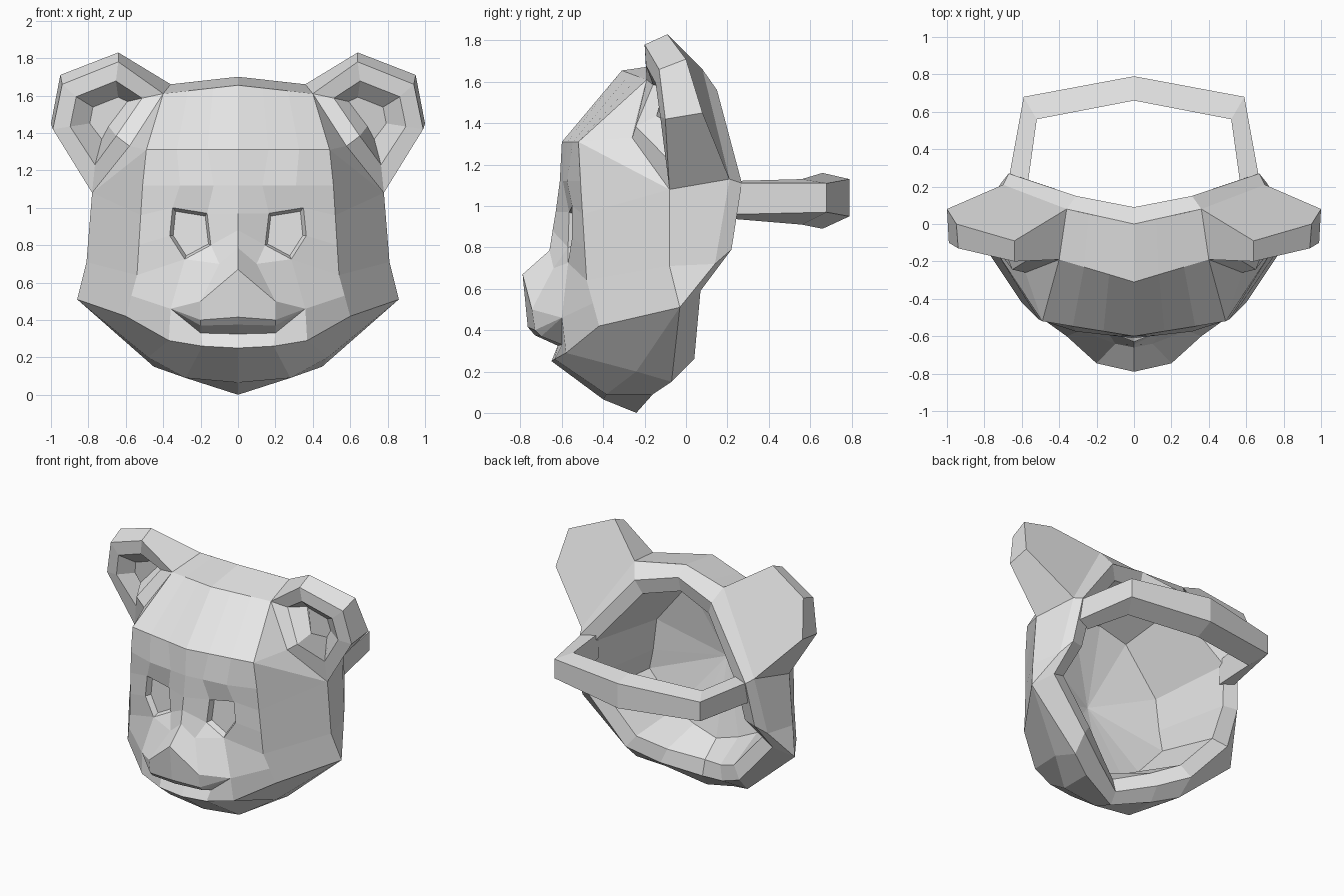
import bpy
import bmesh
from mathutils import Vector

default_cube = bpy.data.objects.get("Cube")
if default_cube:
    bpy.data.objects.remove(default_cube, do_unlink=True)

grey = bpy.data.materials.new("light_grey")
grey.use_nodes = True
grey.diffuse_color = (0.8, 0.8, 0.8, 1)
shader = next(n for n in grey.node_tree.nodes if n.type == "BSDF_PRINCIPLED")
shader.inputs["Base Color"].default_value = (0.8, 0.8, 0.8, 1)


class HalfMesh:
    """Left half of a part, welded by position and mirrored across x = 0."""

    def __init__(self):
        self.bm = bmesh.new()
        self.cache = {}

    def vert(self, point):
        key = tuple(round(c, 3) for c in point)
        if key not in self.cache:
            self.cache[key] = self.bm.verts.new(key)
        return self.cache[key]

    def face(self, *points):
        corners = list(dict.fromkeys(self.vert(p) for p in points))
        if len(corners) > 2:
            return self.bm.faces.new(corners)

    def strip(self, first, second):
        for i in range(len(first) - 1):
            self.face(first[i], first[i + 1], second[i + 1], second[i])

    def recess(self, face, thickness, depth):
        bmesh.ops.inset_individual(self.bm, faces=[face], thickness=thickness,
                                   depth=depth, use_even_offset=True)

    def fix_normals(self):
        bmesh.ops.recalc_face_normals(self.bm, faces=self.bm.faces[:])

    def finish(self, name, weld=True):
        mesh = bpy.data.meshes.new(name)
        self.bm.to_mesh(mesh)
        self.bm.free()
        mesh.materials.append(grey)
        part = bpy.data.objects.new(name, mesh)
        bpy.context.collection.objects.link(part)
        mirror = part.modifiers.new("mirror", "MIRROR")
        mirror.use_mirror_merge = weld
        mirror.merge_threshold = 0.002
        return part


def spread(start, end):
    """Four evenly spaced points from the centre line outwards."""
    return [tuple(Vector(start).lerp(Vector(end), i / 3)) for i in range(4)]


# Shared corners where the ears meet the head
ear_front = [(0.40, -0.19, 1.61), (0.64, -0.20, 1.78), (0.94, -0.13, 1.66),
             (0.99, -0.10, 1.42), (0.78, -0.08, 1.08), (0.58, -0.26, 1.33)]
ear_back = [(0.36, 0.08, 1.66), (0.64, -0.09, 1.83), (0.95, 0.0, 1.71),
            (1.0, 0.08, 1.45), (0.70, 0.21, 1.13)]

# Face rows, each from the centre line to the side
top_edge = spread((0, 0, 1.70), ear_back[0])
crown = spread((0, -0.31, 1.655), ear_front[0])
brow = spread((0, -0.60, 1.31), (0.49, -0.52, 1.31))
socket = [(0, -0.61, 1.12), (0.13, -0.595, 1.12), (0.31, -0.575, 1.12), (0.51, -0.51, 1.12)]
eye_top = [(0, -0.63, 0.97), (0.165, -0.565, 0.97), (0.35, -0.55, 1.0), (0.52, -0.50, 0.96)]
eye_low = [(0, -0.645, 0.88), (0.145, -0.57, 0.80), (0.365, -0.55, 0.85), (0.53, -0.49, 0.80)]
cheek = [(0, -0.66, 0.785), (0.10, -0.64, 0.70), (0.285, -0.57, 0.725), (0.54, -0.48, 0.64)]

corner = (0.36, -0.60, 0.46)
jaw = (0.60, -0.42, 0.42)
nose = [(0, -0.79, 0.67), (0.20, -0.745, 0.50), corner, (0.57, -0.45, 0.53)]
nose_low = [(0, -0.765, 0.415), (0.20, -0.73, 0.40), corner, nose[3]]
upper_lip = [(0, -0.73, 0.375), (0.20, -0.70, 0.37), corner, jaw]
mouth = [(0, -0.62, 0.325), (0.20, -0.60, 0.33), corner, jaw]
lower_lip = [(0, -0.65, 0.25), (0.19, -0.635, 0.26), (0.37, -0.58, 0.29), jaw]

wide = (0.86, -0.03, 0.51)
chin = [(0, -0.40, 0.065), (0.28, -0.385, 0.09), (0.48, -0.24, 0.20), wide]
under = [(0, -0.24, 0), (0.28, -0.16, 0.09), (0.45, -0.07, 0.15), wide]

# Mask head: front surface
head = HalfMesh()
rows = [top_edge, crown, brow, socket, eye_top]
for upper, lower in zip(rows, rows[1:]):
    head.strip(upper, lower)
for end in (slice(0, 2), slice(2, 4)):
    head.strip(eye_top[end], eye_low[end])
    head.strip(eye_low[end], cheek[end])
eye = head.face(eye_top[1], eye_top[2], eye_low[2], cheek[2], eye_low[1])
head.face(eye_low[1], cheek[2], cheek[1])
rows = [cheek, nose, nose_low, upper_lip, mouth, lower_lip, chin, under]
for upper, lower in zip(rows, rows[1:]):
    head.strip(upper, lower)

# Mask head: side panels
ear_base, ear_inner = ear_front[4], ear_front[5]
side_mid, side_back = (0.81, -0.08, 0.71), (0.76, 0.14, 0.72)
head.face(crown[3], brow[3], ear_inner)
head.face(brow[3], ear_base, ear_inner)
head.face(brow[3], socket[3], eye_top[3], ear_base)
head.face(eye_top[3], eye_low[3], cheek[3], side_mid, ear_base)
head.face(cheek[3], nose[3], jaw, wide, side_mid)
head.face(ear_base, side_mid, side_back, ear_back[4])
head.face(side_mid, wide, side_back)

# Mask head: back rim and hollow inside
outer = [top_edge[0], ear_back[0], ear_back[4], side_back, wide, under[2], under[1], under[0]]
rim = [(0, 0.09, 1.64), (0.31, 0.15, 1.56), (0.67, 0.27, 1.11), (0.71, 0.22, 0.79),
       (0.75, 0.07, 0.59), (0.46, 0.04, 0.26), (0.25, -0.06, 0.16), (0, -0.19, 0.08)]


def shrink(factor, depth=None):
    return [(x * factor, y - 0.03 if depth is None else depth, 0.85 + (z - 0.85) * factor)
            for x, y, z in rim]


lip, hollow = shrink(0.86), shrink(0.72, -0.35)
for first, second in ((outer, rim), (rim, lip), (lip, hollow)):
    head.strip(first, second)
head.strip(hollow, [(0, -0.48, 0.85)] * len(hollow))
head.fix_normals()
if eye.normal.y > 0:
    bmesh.ops.reverse_faces(head.bm, faces=head.bm.faces[:])
head.recess(eye, 0.015, -0.04)
head.finish("mask_head")

# Ears: thick plates with a hollow bowl in front
ears = HalfMesh()
bowl = ears.face(*ear_front)
ears.face(*ear_back)
ears.strip(ear_front[:5], ear_back)
ears.face(ear_base, ear_inner, ear_front[0], ear_back[0], ear_back[4])
ears.fix_normals()
ears.recess(bowl, 0.09, 0)
ears.recess(bowl, 0.08, -0.09)
ears.finish("ears", weld=False)


# Strap around the back
def section(outside, inside, outside_z, inside_z):
    loop = [(*outside, outside_z[0]), (*outside, outside_z[1]),
            (*inside, inside_z[1]), (*inside, inside_z[0])]
    return loop + loop[:1]


strap = HalfMesh()
sections = [section((0.67, 0.24), (0.57, 0.20), (1.11, 0.96), (1.12, 0.94)),
            section((0.59, 0.68), (0.52, 0.56), (1.11, 0.97), (1.13, 0.91)),
            section((0, 0.79), (0, 0.66), (1.13, 0.95), (1.16, 0.89))]
for first, second in zip(sections, sections[1:]):
    strap.strip(first, second)
strap.face(*sections[0][:4])
strap.fix_normals()
strap.finish("strap")
